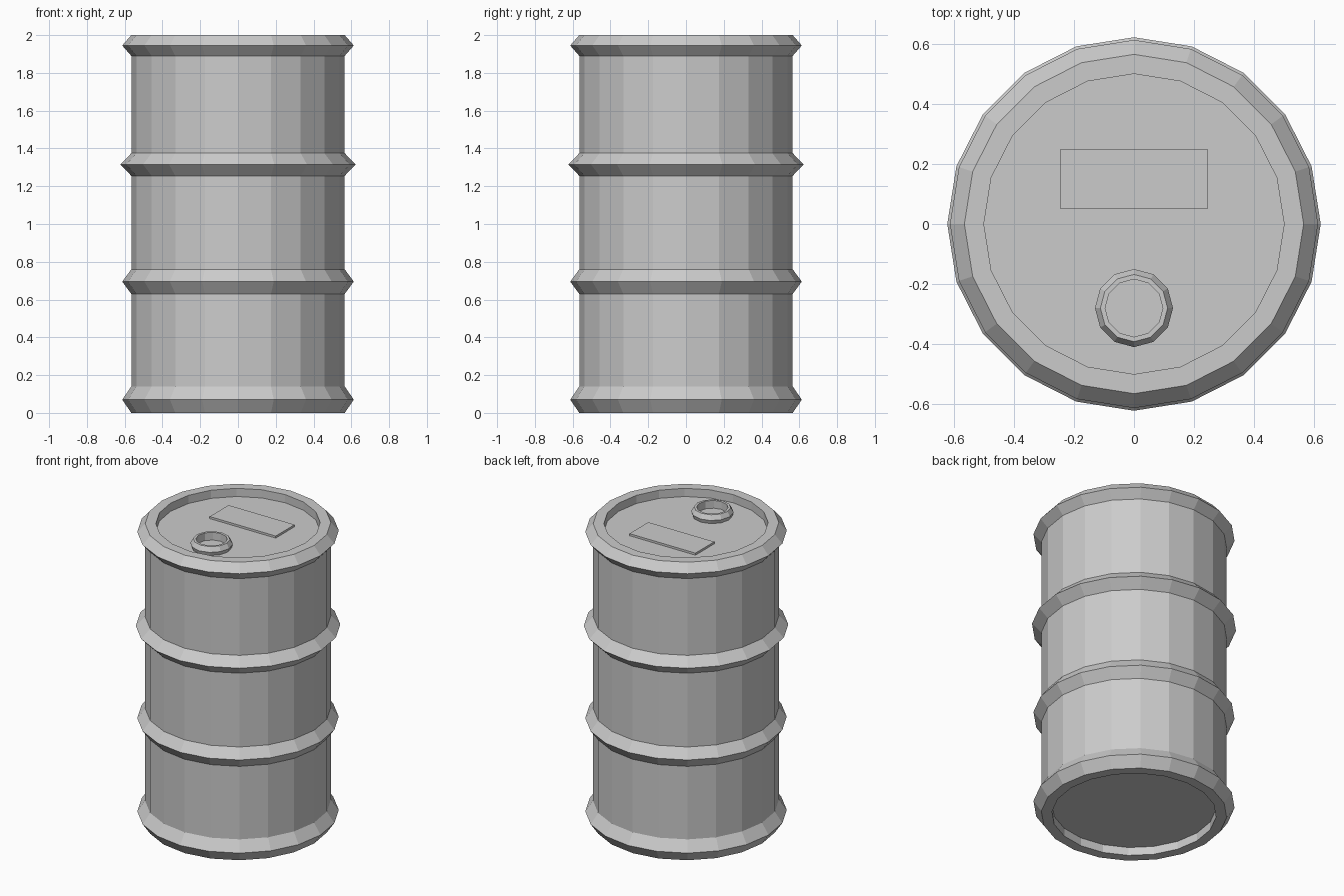
import bpy, bmesh, math

if "Cube" in bpy.data.objects:
    bpy.data.objects.remove(bpy.data.objects["Cube"])


def lathe(name, profile, sides, center=(0, 0)):
    """Revolve (radius, z) points into a closed flat-shaded solid, capped at both ends."""
    bm = bmesh.new()
    rings = []
    for r, z in profile:
        rings.append([bm.verts.new((center[0] + r * math.cos(2 * math.pi * i / sides),
                                    center[1] + r * math.sin(2 * math.pi * i / sides), z))
                      for i in range(sides)])
    for a, b in zip(rings, rings[1:]):
        for i in range(sides):
            j = (i + 1) % sides
            bm.faces.new((a[i], a[j], b[j], b[i]))
    bm.faces.new(rings[0][::-1])
    bm.faces.new(rings[-1])
    return finish(name, bm)


def finish(name, bm):
    bmesh.ops.recalc_face_normals(bm, faces=bm.faces[:])
    mesh = bpy.data.meshes.new(name)
    bm.to_mesh(mesh)
    bm.free()
    obj = bpy.data.objects.new(name, mesh)
    bpy.context.collection.objects.link(obj)
    return obj


BODY, RIM, RECESS = 0.565, 0.5, 0.055
LID = 2.0 - RECESS

# Barrel shell: recessed base, four pointed hoops, recessed lid
hoops = [(0.0, 0.07, 0.14, 0.613), (0.63, 0.695, 0.76, 0.613),
         (1.255, 1.315, 1.375, 0.622), (1.89, 1.945, 2.0, 0.613)]
profile = [(RIM, RECESS), (RIM, 0.0)]
for low, mid, high, radius in hoops:
    profile += [(BODY, low), (radius, mid), (BODY, high)]
profile += [(RIM, 2.0), (RIM, LID)]
lathe("barrel", profile, 20)

# Filler spout: bevelled collar with an open centre
lathe("filler_spout", [(0.12, LID - 0.005), (0.13, LID + 0.025), (0.112, 2.0),
                       (0.096, 2.0), (0.096, LID + 0.003)], 12, (0, -0.28))

# Flat label plate on the lid
bm = bmesh.new()
bmesh.ops.create_cube(bm, size=1)
bmesh.ops.scale(bm, vec=(0.49, 0.2, 0.02), verts=bm.verts[:])
bmesh.ops.translate(bm, vec=(0, 0.15, LID + 0.004), verts=bm.verts[:])
finish("lid_plate", bm)
